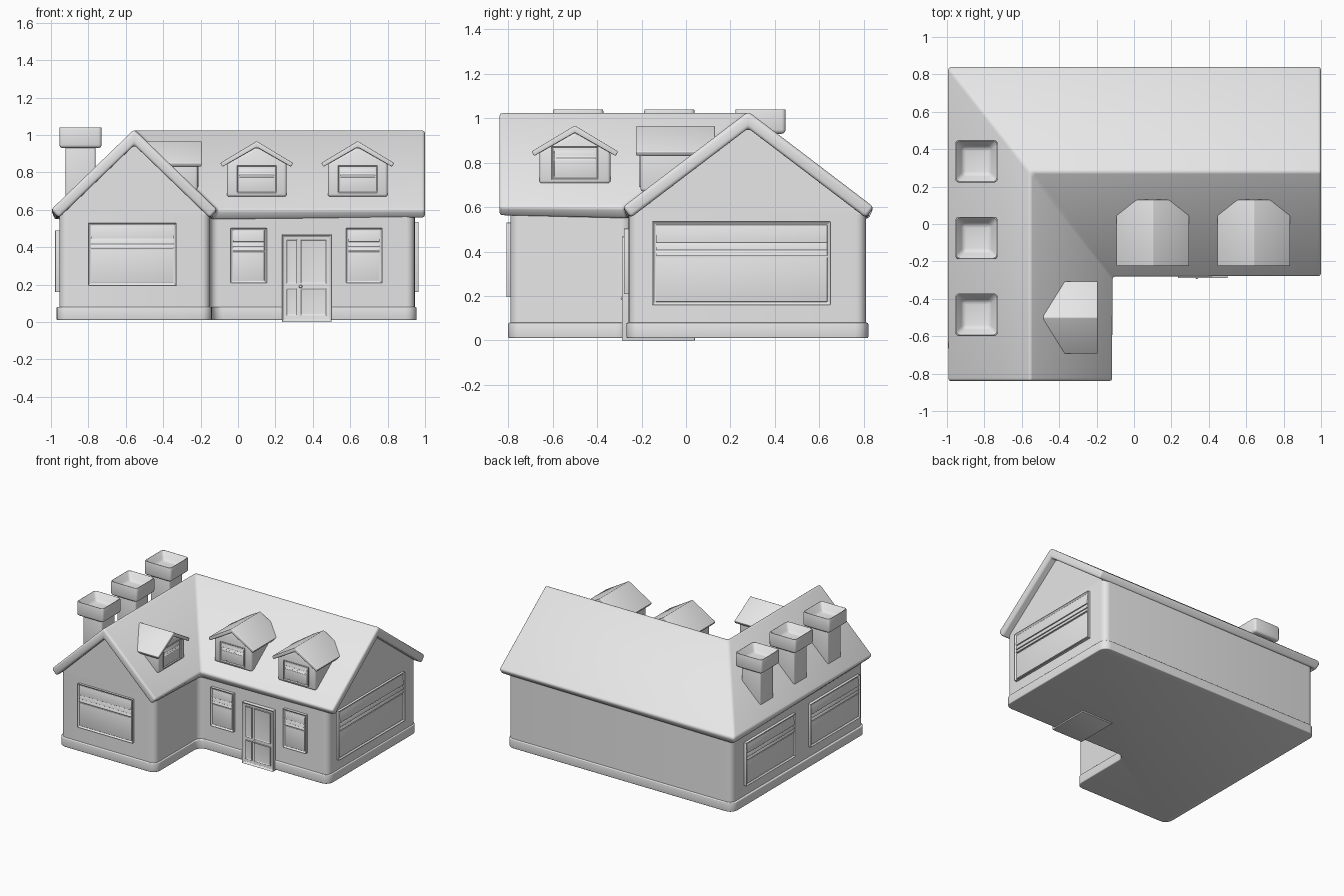
import bpy, bmesh
from math import radians
from mathutils import Matrix, Vector

if "Cube" in bpy.data.objects:
    bpy.data.objects.remove(bpy.data.objects["Cube"], do_unlink=True)

grey = bpy.data.materials.new("plain grey")
grey.use_nodes = True
grey.diffuse_color = (0.8, 0.8, 0.8, 1)
grey.node_tree.nodes["Principled BSDF"].inputs["Base Color"].default_value = grey.diffuse_color


def finish(name, bm, loc=(0, 0, 0), turn=0, bevel=0.0, thick=0.0):
    """Turn a bmesh into a placed, rounded and smooth-shaded object."""
    bmesh.ops.recalc_face_normals(bm, faces=bm.faces)
    mesh = bpy.data.meshes.new(name)
    bm.to_mesh(mesh)
    bm.free()
    mesh.materials.append(grey)
    ob = bpy.data.objects.new(name, mesh)
    bpy.context.collection.objects.link(ob)
    ob.matrix_world = Matrix.Translation(loc) @ Matrix.Rotation(radians(turn), 4, "Z")
    if thick:
        mod = ob.modifiers.new("thickness", "SOLIDIFY")
        mod.thickness, mod.offset, mod.use_even_offset = thick, -1, True
    if bevel:
        mod = ob.modifiers.new("rounding", "BEVEL")
        mod.width, mod.segments, mod.limit_method = bevel, 3, "ANGLE"
        mod.angle_limit = radians(30)
    bpy.ops.object.select_all(action="DESELECT")
    ob.select_set(True)
    bpy.context.view_layer.objects.active = ob
    bpy.ops.object.convert(target="MESH")
    bpy.ops.object.shade_smooth_by_angle(angle=radians(40))
    return ob


def add_box(bm, x0, x1, y0, y1, z0, z1):
    size = Matrix.Diagonal((x1 - x0, y1 - y0, z1 - z0, 1))
    mid = Matrix.Translation(((x0 + x1) / 2, (y0 + y1) / 2, (z0 + z1) / 2))
    return bmesh.ops.create_cube(bm, size=1, matrix=mid @ size)["verts"]


def add_prism(bm, profile, start, step):
    """Extrude a closed list of 3D points shifted by start along step."""
    face = bm.faces.new([bm.verts.new(Vector(p) + Vector(start)) for p in profile])
    new = bmesh.ops.extrude_face_region(bm, geom=[face])["geom"]
    bmesh.ops.translate(bm, vec=step, verts=[v for v in new if isinstance(v, bmesh.types.BMVert)])


def recess(bm, direction, rim, depth):
    """Inset the faces looking in a direction and push them inwards."""
    bmesh.ops.recalc_face_normals(bm, faces=bm.faces)
    bm.normal_update()
    d = Vector(direction)
    faces = [f for f in bm.faces if f.normal.dot(d) > 0.9]
    bmesh.ops.inset_region(bm, faces=faces, thickness=rim, depth=0)
    bmesh.ops.translate(bm, vec=-d * depth, verts=list({v for f in faces for v in f.verts}))


def ell(name, west, inner, east, south, notch, north, z0, z1, radius, bevel):
    """L-shaped storey with rounded vertical corners."""
    bm = bmesh.new()
    plan = [(west, south), (inner, south), (inner, notch), (east, notch), (east, north), (west, north)]
    add_prism(bm, [(x, y, z0) for x, y in plan], (0, 0, 0), (0, 0, z1 - z0))
    upright = [e for e in bm.edges if abs(e.verts[0].co.z - e.verts[1].co.z) > 0.01]
    bmesh.ops.bevel(bm, geom=upright, offset=radius, segments=5, profile=0.5, affect="EDGES")
    return finish(name, bm, bevel=bevel)


def window(name, w, h, loc, turn=0, rim=0.014):
    """Framed sash facing -y: pane below, overlapping slats above; loc is the bottom centre."""
    bm = bmesh.new()
    add_box(bm, -w / 2, w / 2, 0, 0.04, 0, h)
    recess(bm, (0, -1, 0), rim, 0.012)
    half = w / 2 - rim
    add_box(bm, -half, half, 0.006, 0.02, rim, h * 0.57)
    levels = [h * 0.59, h * 0.66, h * 0.75, h - rim]
    for low, high in zip(levels, levels[1:]):
        slat = [(0, 0.002, low), (0, 0.02, low), (0, 0.02, high), (0, 0.010, high)]
        add_prism(bm, slat, (-half, 0, 0), (2 * half, 0, 0))
    return finish(name, bm, loc, turn, bevel=0.0015)


def dormer(name, loc, turn, low, depth, roof_depth):
    """Gabled roof window facing -y with its front wall at the local origin."""
    bm = bmesh.new()
    wall = [(-0.16, 0, low), (0.16, 0, low), (0.16, 0, 0.85), (0, 0, 0.935), (-0.16, 0, 0.85)]
    add_prism(bm, wall, (0, 0, 0), (0, depth, 0))
    finish(name + "_walls", bm, loc, turn, bevel=0.014)
    bm = bmesh.new()
    slab = [(-0.195, 0, 0.85), (-0.183, 0, 0.83), (0, 0, 0.935), (0.183, 0, 0.83),
            (0.195, 0, 0.85), (0, 0, 0.967)]
    add_prism(bm, slab, (0, -0.02, 0), (0, roof_depth, 0))
    finish(name + "_roof", bm, loc, turn, bevel=0.005)
    front = Matrix.Rotation(radians(turn), 4, "Z") @ Vector((0, -0.008, low + 0.02))
    window(name + "_window", 0.21, 0.148, Vector(loc) + front, turn, rim=0.012)


# Plinth and walls
ell("plinth", -0.97, -0.14, 0.955, -0.80, -0.268, 0.82, 0.01, 0.08, 0.06, 0.006)
ell("walls", -0.955, -0.15, 0.945, -0.79, -0.258, 0.81, 0.05, 0.58, 0.045, 0.0)

# Gable triangles under the two roof wings
bm = bmesh.new()
add_prism(bm, [(-0.945, 0, 0.575), (-0.165, 0, 0.575), (-0.555, 0, 0.965)], (0, -0.79, 0), (0, 1.07, 0))
finish("front_gable", bm)
bm = bmesh.new()
add_prism(bm, [(0, -0.245, 0.57), (0, 0.80, 0.57), (0, 0.28, 0.965)], (-0.56, 0, 0), (1.505, 0, 0))
finish("side_gable", bm)

# Roof sheet: two ridges meeting at a hip and a valley
bm = bmesh.new()
eave, ridge = 0.60, 1.03
A, B, C, D, G, H = [bm.verts.new((x, y, eave)) for x, y in
                    [(-1, -0.84), (-0.11, -0.84), (-0.11, -0.285), (1, -0.285), (1, 0.845), (-1, 0.845)]]
F, R, E = [bm.verts.new((x, y, ridge)) for x, y in [(-0.555, -0.84), (-0.555, 0.28), (1, 0.28)]]
for loop in [(A, F, R, H), (F, B, C, R), (R, C, D, E), (E, G, H, R)]:
    bm.faces.new(loop)
bm.normal_update()
finish("main_roof", bm, bevel=0.016, thick=0.06)

# Dormers
for side, x in (("right", 0.10), ("left", 0.64)):
    dormer("front_dormer_" + side, (x, -0.205, 0), 0, 0.67, 0.30, 0.355)
dormer("wing_dormer", (-0.215, -0.5, 0), 90, 0.705, 0.21, 0.29)

# Chimneys
for i, y in enumerate((0.335, -0.075, -0.485)):
    bm = bmesh.new()
    add_box(bm, -0.08, 0.08, -0.08, 0.08, 0.62, 0.95)
    finish(f"chimney_shaft_{i + 1}", bm, (-0.842, y, 0), bevel=0.01)
    bm = bmesh.new()
    add_box(bm, -0.113, 0.113, -0.113, 0.113, 0.93, 1.05)
    recess(bm, (0, 0, 1), 0.058, 0.07)
    finish(f"chimney_cap_{i + 1}", bm, (-0.842, y, 0), bevel=0.018)

# Windows
window("wing_front_window", 0.47, 0.335, (-0.565, -0.808, 0.195))
for side, x in (("right", 0.057), ("left", 0.674)):
    window("porch_window_" + side, 0.195, 0.295, (x, -0.28, 0.208))
window("gable_end_window", 0.80, 0.375, (0.965, 0.25, 0.16), 90)
for place, y in (("back", 0.36), ("front", -0.42)):
    window("side_window_" + place, 0.60, 0.33, (-0.978, y, 0.16), -90)

# Door with frame, panels and knob
bm = bmesh.new()
add_box(bm, 0.235, 0.50, -0.29, 0.04, 0, 0.467)
recess(bm, (0, -1, 0), 0.016, 0.014)
finish("door_frame", bm, bevel=0.002)
for low, high, label in ((0.035, 0.18, "lower"), (0.205, 0.44, "upper")):
    for x0, x1, side in ((0.26, 0.315, "right"), (0.335, 0.472, "left")):
        bm = bmesh.new()
        add_box(bm, x0, x1, -0.285, -0.27, low, high)
        recess(bm, (0, -1, 0), 0.009, 0.006)
        finish(f"door_panel_{label}_{side}", bm, bevel=0.0015)
bm = bmesh.new()
bmesh.ops.create_uvsphere(bm, u_segments=12, v_segments=8, radius=0.009)
finish("door_knob", bm, (0.335, -0.285, 0.19))
